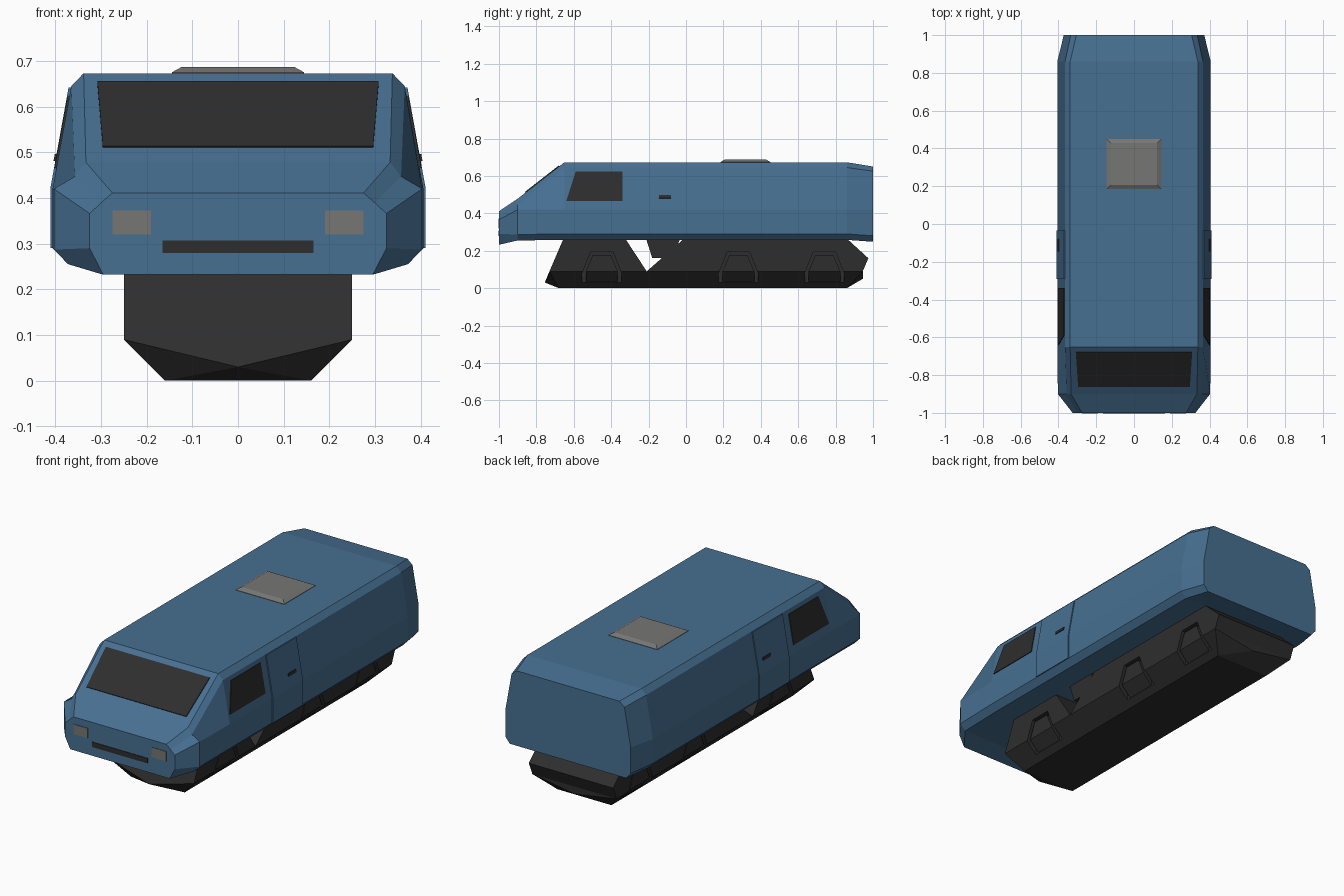
import bpy, bmesh
from mathutils import Vector

if "Cube" in bpy.data.objects:
    bpy.data.objects.remove(bpy.data.objects["Cube"])


def material(name, rgb):
    m = bpy.data.materials.new(name)
    m.diffuse_color = (*rgb, 1)
    m.use_nodes = True
    m.node_tree.nodes["Principled BSDF"].inputs["Base Color"].default_value = m.diffuse_color
    return m


BLUE = material("blue paint", (0.062, 0.16, 0.285))
DARK = material("dark rubber and glass", (0.027, 0.027, 0.027))
GREY = material("grey fittings", (0.18, 0.18, 0.175))


def finish(name, bm, mat):
    bmesh.ops.recalc_face_normals(bm, faces=bm.faces)
    mesh = bpy.data.meshes.new(name)
    bm.to_mesh(mesh)
    bm.free()
    mesh.materials.append(mat)
    ob = bpy.data.objects.new(name, mesh)
    bpy.context.collection.objects.link(ob)
    return ob


def add_loft(bm, rings):
    """Skin a row of closed rings and cap both ends."""
    loops = [[bm.verts.new(p) for p in r] for r in rings]
    n = len(loops[0])
    for a, b in zip(loops, loops[1:]):
        for i in range(n):
            j = (i + 1) % n
            bm.faces.new((a[i], a[j], b[j], b[i]))
    bm.faces.new(loops[0])
    bm.faces.new(loops[-1])


def loft(name, rings, mat):
    bm = bmesh.new()
    add_loft(bm, rings)
    return finish(name, bm, mat)


def plate(name, corners, mat, normal, thick=0.005):
    n = Vector(normal).normalized()
    c = [Vector(p) for p in corners]
    return loft(name, [[p - n * 0.004 for p in c], [p + n * thick for p in c]], mat)


# Body shell: half sections (x, z) from sill to roof, mirrored, along y
main = [(0.375, 0.258), (0.406, 0.29), (0.406, 0.42), (0.365, 0.645), (0.338, 0.673)]
stations = [
    (-1.0, [(0.295, 0.232), (0.325, 0.29), (0.325, 0.366), (0.30, 0.389), (0.275, 0.411)]),
    (-0.9, [(0.372, 0.255), (0.403, 0.287), (0.403, 0.42), (0.357, 0.447), (0.333, 0.478)]),
    (-0.65, main),
    (0.86, main),
    (1.0, [(0.345, 0.248), (0.372, 0.28), (0.372, 0.42), (0.335, 0.625), (0.305, 0.65)]),
]
loft("body_shell", [[(x, y, z) for x, z in s] + [(-x, y, z) for x, z in reversed(s)]
                    for y, s in stations], BLUE)


def side_x(z):
    """Half width of the sloping upper side wall at height z."""
    return 0.406 - (z - 0.42) * 0.041 / 0.225


# Windscreen on the sloping front
def screen_y(z):
    return -0.65 - (0.673 - z) * 0.25 / 0.195


plate("windscreen", [(x, screen_y(z), z) for x, z in
                     [(-0.308, 0.652), (0.308, 0.652), (0.296, 0.51), (-0.296, 0.51)]],
      DARK, (0, -0.61, 0.79))

# Grille
plate("grille", [(x, -0.998, z) for x, z in
                 [(-0.165, 0.28), (0.165, 0.28), (0.165, 0.307), (-0.165, 0.307)]],
      DARK, (0, -1, 0))

# Roof hatch with sloping edges
loft("roof_hatch", [[(sx * (0.145 - d), 0.318 + sy * (0.133 - d), z)
                     for sx, sy in [(-1, -1), (1, -1), (1, 1), (-1, 1)]]
                    for d, z in [(0, 0.668), (0, 0.675), (0.022, 0.687)]], GREY)

# Fittings on both sides
for s, tag in [(1, "right"), (-1, "left")]:
    out = (s, 0, 0.18)
    plate("headlight_" + tag, [(s * x, -0.998, z) for x, z in
                               [(0.19, 0.32), (0.275, 0.32), (0.275, 0.373), (0.19, 0.373)]],
          GREY, (0, -1, 0))
    plate("side_window_" + tag, [(s * side_x(z), y, z) for y, z in
                                 [(-0.59, 0.622), (-0.34, 0.622), (-0.34, 0.465), (-0.64, 0.465)]],
          DARK, out, 0.004)
    # Door panel, slightly raised and following the side wall
    edge = [(0.406, 0.29), (0.406, 0.42), (0.366, 0.642)]
    loft("door_" + tag, [[(s * (x - 0.004), y, z) for x, z in edge] +
                         [(s * (x + 0.005), y, z) for x, z in reversed(edge)]
                         for y in (-0.29, -0.035)], BLUE)
    plate("door_handle_" + tag, [(s * (side_x(z) + 0.004), y, z) for y, z in
                                 [(-0.145, 0.48), (-0.08, 0.48), (-0.08, 0.496), (-0.145, 0.496)]],
          DARK, out)
    # Step block hanging below the door
    loft("step_block_" + tag, [[(s * x, y, z) for y, z in
                                [(-0.215, 0.27), (-0.18, 0.16), (-0.07, 0.16), (-0.03, 0.27)]]
                               for x in (0.16, 0.25)], DARK)

# Wheel arch cutters
WHEELS = (-0.45, 0.28, 0.74)
bm = bmesh.new()
for s in (1, -1):
    for wy in WHEELS:
        add_loft(bm, [[(s * x, wy + y, z) for y, z in
                       [(-0.105, -0.02), (-0.105, 0.08), (-0.06, 0.192),
                        (0.06, 0.192), (0.105, 0.08), (0.105, -0.02)]]
                      for x in (0.19, 0.3)])
cutter = finish("wheel_arch_cutter", bm, DARK)
cutter.hide_render = True
cutter.hide_viewport = True


def cut_arches(ob):
    m = ob.modifiers.new("wheel arches", 'BOOLEAN')
    m.object = cutter
    m.operation = 'DIFFERENCE'
    m.solver = 'EXACT'


# Upper chassis: front and rear blocks with a notch between them
for name, prof in [
    ("front_chassis", [(-0.73, 0.09), (-0.655, 0.265), (-0.325, 0.265), (-0.21, 0.09)]),
    ("rear_chassis", [(-0.21, 0.09), (-0.01, 0.265), (0.86, 0.265), (0.975, 0.16), (0.945, 0.09)]),
]:
    cut_arches(loft(name, [[(x, y, z) for y, z in prof] for x in (-0.25, 0.25)], DARK))

# Faceted belly with a pointed front and rear
bm = bmesh.new()
for s in (1, -1):
    for x, y, z in [(0.25, -0.73, 0.09), (0.16, -0.68, 0), (0.16, 0.86, 0), (0.25, 0.945, 0.09)]:
        bm.verts.new((s * x, y, z))
bm.verts.new((0, -0.755, 0.03))
bm.verts.new((0, 0.945, 0.05))
bmesh.ops.convex_hull(bm, input=bm.verts)
cut_arches(finish("belly", bm, DARK))

# Angular wheels set inside the arches
for s, tag in [(1, "right"), (-1, "left")]:
    for i, wy in enumerate(WHEELS):
        loft(f"wheel_{tag}_{i + 1}",
             [[(s * x, wy + y, z) for x, y in [(0.15, -h), (xo, -h), (xo, h), (0.15, h)]]
              for z, h, xo in [(0.01, 0.085, 0.168), (0.09, 0.085, 0.244), (0.178, 0.048, 0.244)]],
             DARK)
